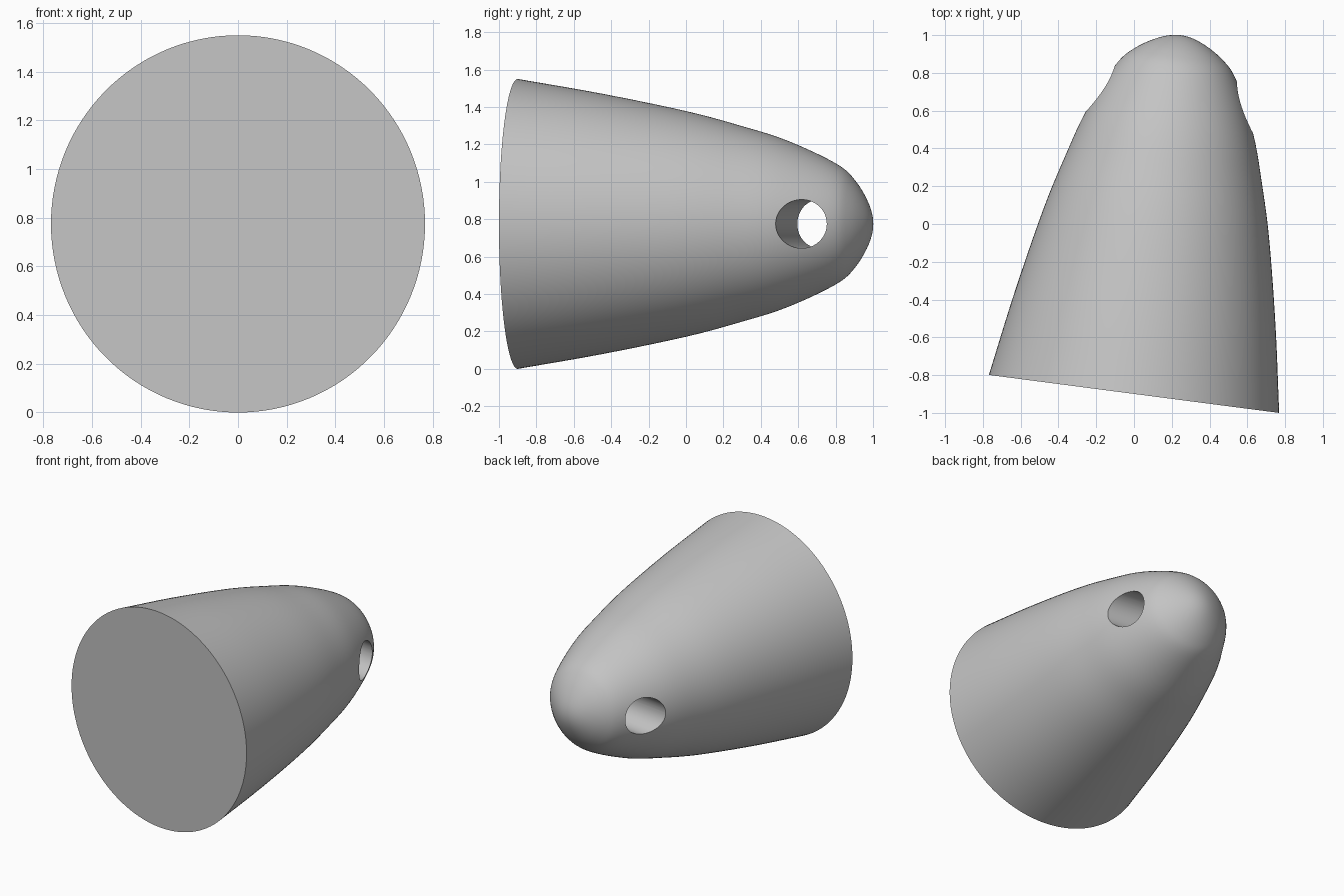
import bpy, bmesh, math
from mathutils import Matrix, Vector

cube = bpy.data.objects.get("Cube")
if cube:
    bpy.data.objects.remove(cube, do_unlink=True)

TILT = math.radians(7.45)      # the nose leans towards +x
RADIUS = 0.775
SEGMENTS = 128
HOLE_RADIUS, HOLE_HEIGHT = 0.13, 1.579

# One plain grey
grey = bpy.data.materials.new("plain grey")
grey.use_nodes = True
colour = (0.55, 0.55, 0.55, 1)
grey.diffuse_color = colour
grey.node_tree.nodes["Principled BSDF"].inputs["Base Color"].default_value = colour


def smooth_path(points, steps):
    """Catmull-Rom curve through (radius, height) points."""
    pts = [Vector(p) for p in points]
    pts = [2 * pts[0] - pts[1]] + pts + [Vector((-pts[-2].x, pts[-2].y))]
    path = []
    for a, b, c, d in zip(pts, pts[1:], pts[2:], pts[3:]):
        for i in range(steps):
            t = i / steps
            path.append(0.5 * (2 * b + (c - a) * t + (2 * a - 5 * b + 4 * c - d) * t * t
                               + (3 * b - a - 3 * c + d) * t ** 3))
    return path


def add_object(name, bm):
    mesh = bpy.data.meshes.new(name)
    bm.to_mesh(mesh)
    bm.free()
    mesh.materials.append(grey)
    obj = bpy.data.objects.new(name, mesh)
    bpy.context.collection.objects.link(obj)
    return obj


# Nose cone body: rings joined along the profile, flat base, pointed tip
profile = [(RADIUS, 0), (0.697, 0.45), (0.603, 0.907), (0.525, 1.2), (0.447, 1.448),
           (0.325, 1.711), (0.235, 1.815), (0.11, 1.89), (0, 1.915)]
bm = bmesh.new()
rings = []
for r, h in smooth_path(profile, 5):
    rings.append([bm.verts.new((r * math.cos(k * math.tau / SEGMENTS),
                                r * math.sin(k * math.tau / SEGMENTS), h))
                  for k in range(SEGMENTS)])
tip = bm.verts.new((0, 0, profile[-1][1]))
bm.faces.new(rings[0][::-1])
for k in range(SEGMENTS):
    n = (k + 1) % SEGMENTS
    for low, high in zip(rings, rings[1:]):
        bm.faces.new((low[k], low[n], high[n], high[k]))
    bm.faces.new((rings[-1][k], rings[-1][n], tip))
body = add_object("nose_cone", bm)

# Round cross hole through the nose
bm = bmesh.new()
bmesh.ops.create_cone(bm, cap_ends=True, segments=64, radius1=HOLE_RADIUS,
                      radius2=HOLE_RADIUS, depth=2,
                      matrix=Matrix.Translation((0, 0, HOLE_HEIGHT))
                      @ Matrix.Rotation(math.pi / 2, 4, 'Y'))
cutter = add_object("hole_cutter", bm)
cutter.hide_render = True

cut = body.modifiers.new("cross_hole", 'BOOLEAN')
cut.operation = 'DIFFERENCE'
cut.solver = 'EXACT'
cut.object = cutter
bpy.ops.object.select_all(action='DESELECT')
bpy.context.view_layer.objects.active = body
body.select_set(True)
bpy.ops.object.modifier_apply(modifier=cut.name)
bpy.data.objects.remove(cutter, do_unlink=True)

# Lay the body down with the base facing the front, then smooth it
body.data.transform(Matrix.Translation((0, -1 + RADIUS * math.sin(TILT), RADIUS))
                    @ Matrix.Rotation(-TILT, 4, 'Z')
                    @ Matrix.Rotation(-math.pi / 2, 4, 'X'))
bpy.ops.object.shade_smooth_by_angle(angle=math.radians(30))
